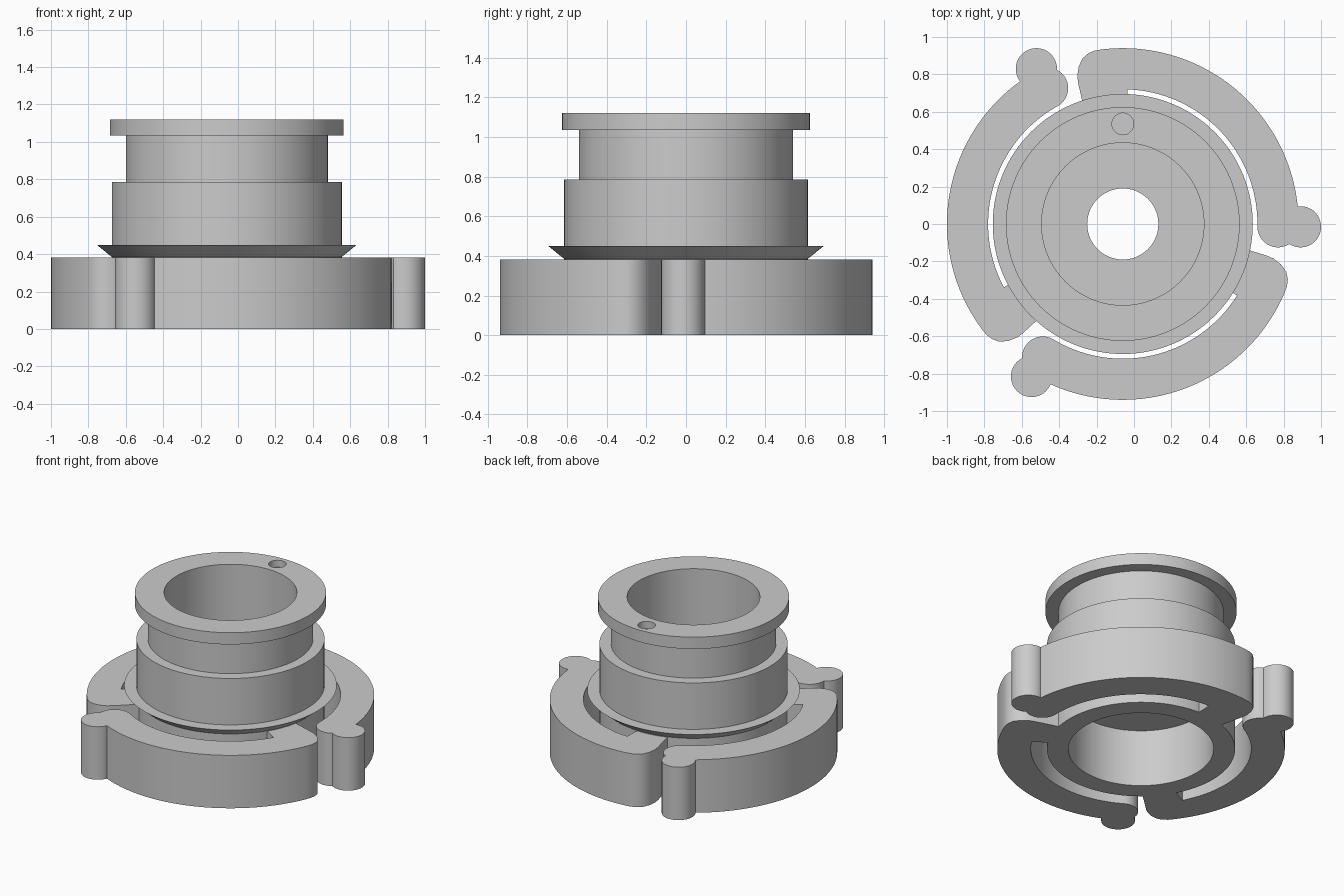
import bpy, bmesh
from math import sin, cos, radians, pi
from mathutils import Vector

cube = bpy.data.objects.get("Cube")
if cube:
    bpy.data.objects.remove(cube, do_unlink=True)

AXIS_X = -0.06      # the hub axis
HUB_R = 0.615
ARM_H = 0.382

grey = bpy.data.materials.new("plain grey")
grey.use_nodes = True
grey.diffuse_color = (0.6, 0.6, 0.6, 1)
grey.node_tree.nodes["Principled BSDF"].inputs["Base Color"].default_value = (0.6, 0.6, 0.6, 1)


def make_object(name, bm):
    bmesh.ops.recalc_face_normals(bm, faces=bm.faces)
    mesh = bpy.data.meshes.new(name)
    bm.to_mesh(mesh)
    bm.free()
    mesh.materials.append(grey)
    obj = bpy.data.objects.new(name, mesh)
    obj.location.x = AXIS_X
    bpy.context.collection.objects.link(obj)
    return obj


def activate(obj):
    bpy.ops.object.select_all(action='DESELECT')
    obj.select_set(True)
    bpy.context.view_layer.objects.active = obj


def smooth(obj):
    activate(obj)
    bpy.ops.object.shade_smooth_by_angle(angle=radians(30))


def lathe(name, profile, steps=128):
    bm = bmesh.new()
    verts = [bm.verts.new((r, 0, z)) for r, z in profile]
    edges = [bm.edges.new((verts[i - 1], verts[i])) for i in range(len(verts))]
    bmesh.ops.spin(bm, geom=verts + edges, cent=(0, 0, 0), axis=(0, 0, 1),
                   angle=2 * pi, steps=steps, use_merge=True)
    bmesh.ops.remove_doubles(bm, verts=bm.verts, dist=0.0001)
    return make_object(name, bm)


def arc(cx, cy, r, start, end, n):
    angles = [radians(start + (end - start) * i / n) for i in range(n + 1)]
    return [Vector((cx + r * cos(a), cy + r * sin(a))) for a in angles]


def prism(name, outline, bottom, top, turn=0):
    c, s = cos(turn), sin(turn)
    bm = bmesh.new()
    base = bm.faces.new([bm.verts.new((c * x - s * y, s * x + c * y, bottom))
                         for x, y in outline])
    new = bmesh.ops.extrude_face_region(bm, geom=[base], use_keep_orig=True)
    moved = [g for g in new["geom"] if isinstance(g, bmesh.types.BMVert)]
    bmesh.ops.translate(bm, verts=moved, vec=(0, 0, top - bottom))
    return make_object(name, bm)


# Stepped hollow hub with sloped collar, neck, rim and an inner web
hub = lathe("hub", [
    (0.475, 0), (HUB_R, 0), (HUB_R, 0.385), (0.695, 0.45), (HUB_R, 0.45),
    (HUB_R, 0.785), (0.54, 0.785), (0.54, 1.035), (0.625, 1.035),
    (0.625, 1.12), (0.434, 1.12), (0.434, 0.47), (0.19, 0.47),
    (0.19, 0.413), (0.475, 0.413)])

# Small blind hole in the rim
cutter = prism("rim_hole_cutter", arc(0, 0.535, 0.058, 0, 350, 35), 1.07, 1.2)
cutter.hide_render = True
cut = hub.modifiers.new("rim_hole", 'BOOLEAN')
cut.operation = 'DIFFERENCE'
cut.solver = 'EXACT'
cut.object = cutter
activate(hub)
bpy.ops.object.modifier_apply(modifier=cut.name)
bpy.data.objects.remove(cutter, do_unlink=True)
smooth(hub)

# Curved spring arm: outer arc, knob, round tip, inner arc, root on the hub
outline = arc(0, 0, 0.94, 97, 5.7, 48)
outline += arc(0.95, -0.015, 0.11, 96, -123, 28)
outline += arc(0.83, -0.015, 0.11, -58, -178, 16)
outline += arc(0, 0, 0.72, 0, 88, 48)
outline += arc(0, 0, HUB_R - 0.004, 88, 109, 8)
outline += [Vector(p) for p in ((-0.222, 0.68), (-0.238, 0.75), (-0.243, 0.79),
                                (-0.236, 0.84), (-0.216, 0.885),
                                (-0.185, 0.912), (-0.15, 0.927))]

for i in range(3):
    smooth(prism(f"spring_arm_{i + 1}", outline, 0, ARM_H, i * 2 * pi / 3))
